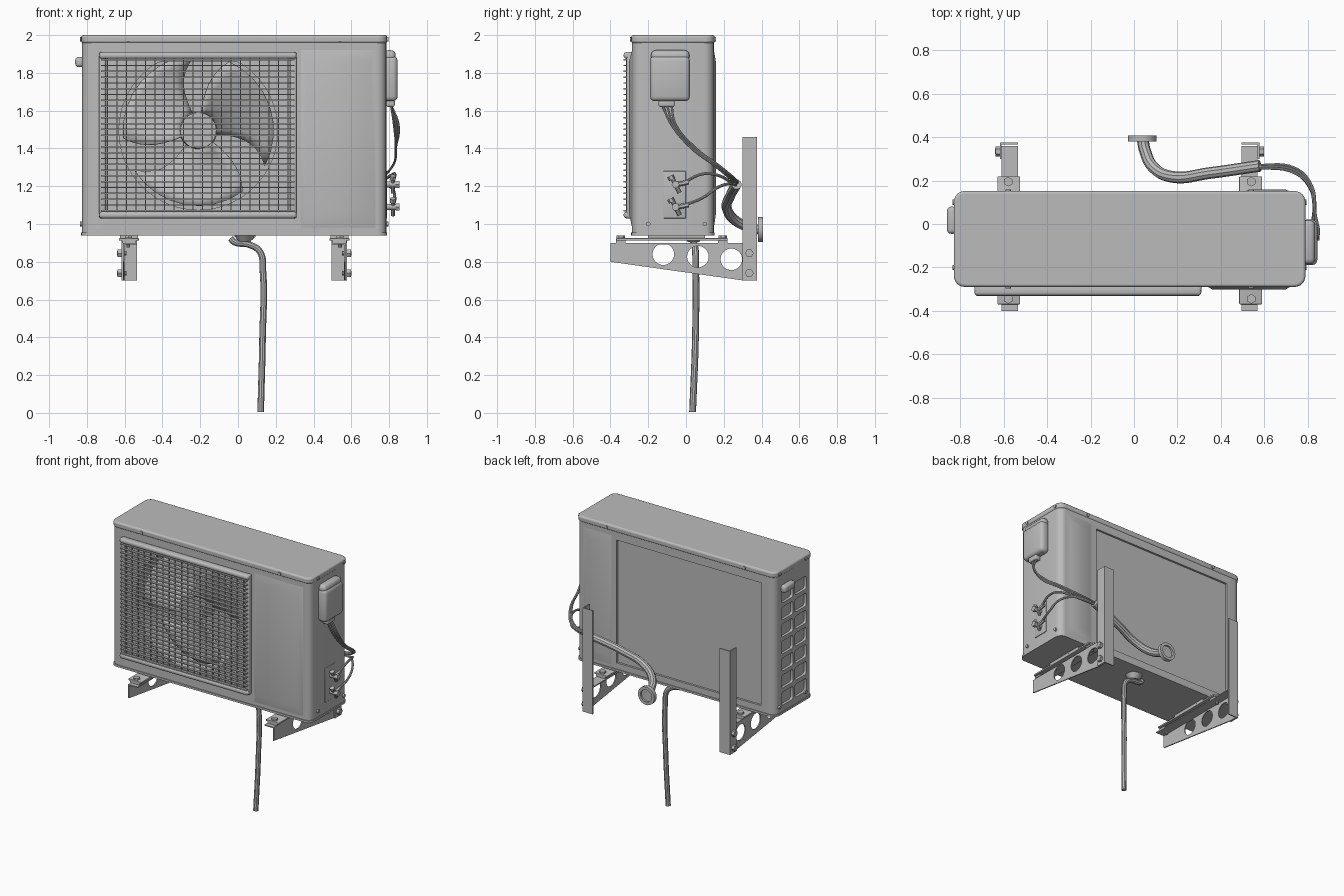
import bpy, bmesh, math
from mathutils import Matrix, Vector

if "Cube" in bpy.data.objects:
    bpy.data.objects.remove(bpy.data.objects["Cube"])

grey = bpy.data.materials.new("light grey")
grey.diffuse_color = (0.5, 0.5, 0.5, 1)
grey.use_nodes = True
grey.node_tree.nodes["Principled BSDF"].inputs["Base Color"].default_value = grey.diffuse_color


def finish(name, bm, angle=35):
    bmesh.ops.recalc_face_normals(bm, faces=bm.faces)
    me = bpy.data.meshes.new(name)
    bm.to_mesh(me)
    bm.free()
    ob = bpy.data.objects.new(name, me)
    bpy.context.collection.objects.link(ob)
    me.materials.append(grey)
    shade(ob, angle)
    return ob


def shade(ob, angle=35):
    bpy.ops.object.select_all(action='DESELECT')
    ob.select_set(True)
    bpy.context.view_layer.objects.active = ob
    bpy.ops.object.shade_smooth_by_angle(angle=math.radians(angle))


def add_box(bm, lo, hi, r=0, axis=None, seg=3):
    """Box from corner to corner; r rounds all edges, or only those along axis."""
    lo, hi = Vector(lo), Vector(hi)
    m = Matrix.Translation((lo + hi) / 2) @ Matrix.Diagonal((*(hi - lo), 1))
    vs = bmesh.ops.create_cube(bm, size=1, matrix=m)['verts']
    if r:
        es = {e for v in vs for e in v.link_edges}
        if axis is not None:
            es = {e for e in es if abs((e.verts[0].co - e.verts[1].co)[axis]) > 1e-5}
        bmesh.ops.bevel(bm, geom=list(es), offset=r, segments=seg, profile=0.5, affect='EDGES')


def box(name, lo, hi, r=0, axis=None, seg=3):
    bm = bmesh.new()
    add_box(bm, lo, hi, r, axis, seg)
    return finish(name, bm)


def add_cyl(bm, c, r, depth, axis, seg=20, r2=None):
    rot = Vector((0, 0, 1)).rotation_difference(Vector(axis)).to_matrix().to_4x4()
    bmesh.ops.create_cone(bm, cap_ends=True, segments=seg, radius1=r, radius2=r if r2 is None else r2,
                          depth=depth, matrix=Matrix.Translation(c) @ rot)


def add_prism(bm, pts, vec):
    f = bm.faces.new([bm.verts.new(p) for p in pts])
    new = bmesh.ops.extrude_face_region(bm, geom=[f])['geom']
    bmesh.ops.translate(bm, vec=vec, verts=[g for g in new if isinstance(g, bmesh.types.BMVert)])


def cut(ob, bm):
    cutter = finish("cutter", bm)
    cutter.hide_render = True
    mod = ob.modifiers.new("cut", 'BOOLEAN')
    mod.object, mod.operation, mod.solver = cutter, 'DIFFERENCE', 'EXACT'
    bpy.context.view_layer.objects.active = ob
    bpy.ops.object.modifier_apply(modifier="cut")
    bpy.data.objects.remove(cutter)
    shade(ob)


def tube(name, pts, r):
    cu = bpy.data.curves.new(name, 'CURVE')
    cu.dimensions, cu.bevel_depth, cu.bevel_resolution = '3D', r, 3
    cu.use_fill_caps, cu.resolution_u = True, 8
    s = cu.splines.new('BEZIER')
    s.bezier_points.add(len(pts) - 1)
    for b, p in zip(s.bezier_points, pts):
        b.co, b.handle_left_type, b.handle_right_type = p, 'AUTO', 'AUTO'
    ob = bpy.data.objects.new(name, cu)
    bpy.context.collection.objects.link(ob)
    cu.materials.append(grey)
    bpy.ops.object.select_all(action='DESELECT')
    ob.select_set(True)
    bpy.context.view_layer.objects.active = ob
    bpy.ops.object.convert(target='MESH')
    shade(bpy.context.object)


# Casing with fan well, side vents and rear recess
FX, FZ = -0.21, 1.495
casing = box("casing", (-0.825, -0.285, 0.94), (0.785, 0.147, 1.97), 0.05, 2, 6)
bm = bmesh.new()
ring = [(FX + 0.42 * math.cos(a), -0.4, min(FZ + 0.42 * math.sin(a), 1.86))
        for a in (math.tau * i / 64 for i in range(64))]
add_prism(bm, ring, (0, 0.43, 0))
for i in range(7):
    for y in (-0.215, -0.06):
        z = 1.0 + i * 0.125
        add_box(bm, (-0.9, y, z), (-0.805, y + 0.13, z + 0.095), 0.015, 0)
add_box(bm, (-0.71, 0.132, 1.0), (0.46, 0.3, 1.9))
cut(casing, bm)

box("lid", (-0.83, -0.29, 1.957), (0.79, 0.152, 2.0), 0.05, 2, 6)
lid = bpy.context.object
bev = lid.modifiers.new("soft edge", 'BEVEL')
bev.width, bev.segments, bev.limit_method = 0.012, 3, 'ANGLE'
bpy.ops.object.modifier_apply(modifier="soft edge")
shade(lid)
box("base_rim", (-0.83, -0.29, 0.94), (0.79, 0.152, 0.955), 0.05, 2, 6)

# Pressed bulges on the front and rear service side
for name, y, d, x0, x1 in (("front_bulge", -0.283, -0.018, 0.33, 0.73), ("rear_bulge", 0.146, 0.012, 0.5, 0.73)):
    bm = bmesh.new()
    outer = [bm.verts.new((x, y, z)) for x, z in ((x0, 0.97), (x1, 0.97), (x1, 1.93), (x0, 1.93))]
    inner = [bm.verts.new((x, y + d, z)) for x, z in
             ((x0 + .03, 1.05), (x1 - .03, 1.05), (x1 - .03, 1.86), (x0 + .03, 1.86))]
    for i in range(4):
        j = (i + 1) % 4
        bm.faces.new((outer[i], outer[j], inner[j], inner[i]))
    bm.faces.new(inner)
    bm.faces.new(outer[::-1])
    finish(name, bm)

# Fan: hub and three swept blades
bm = bmesh.new()
add_cyl(bm, (FX, -0.17, FZ), 0.1, 0.14, (0, -1, 0), 40, 0.095)
finish("fan_hub", bm)
bm = bmesh.new()
for k in range(3):
    rows = []
    for i in range(9):
        t = i / 8
        r = 0.09 + 0.31 * t
        a0 = math.radians(82 - 16 * t * t + 120 * k)
        a1 = math.radians(-10 + 12 * t - 30 * t * t + 120 * k)
        rows.append([bm.verts.new((FX + r * math.cos(a), -0.23 + 0.13 * s / 8, FZ + r * math.sin(a)))
                     for s in range(9) for a in (a0 + (a1 - a0) * s / 8,)])
    for p, q in zip(rows, rows[1:]):
        for s in range(8):
            bm.faces.new((p[s], p[s + 1], q[s + 1], q[s]))
blades = finish("fan_blades", bm)
blades.modifiers.new("thickness", 'SOLIDIFY').thickness = 0.006

# Grille frame and wires
GX0, GX1, GZ0, GZ1 = -0.735, 0.31, 1.03, 1.91
bm = bmesh.new()
for z in (GZ0, GZ1 - 0.035):
    add_box(bm, (GX0, -0.33, z), (GX1, -0.28, z + 0.035), 0.014)
for x in (GX0, GX1 - 0.035):
    add_box(bm, (x, -0.315, GZ0), (x + 0.035, -0.28, GZ1), 0.01)
finish("grille_frame", bm)
bm = bmesh.new()
for i in range(27):
    z = GZ0 + 0.04 + i * (GZ1 - GZ0 - 0.08) / 26
    add_box(bm, (GX0 + 0.01, -0.331, z - 0.0035), (GX1 - 0.01, -0.312, z + 0.0035))
for i in range(20):
    x = GX0 + 0.045 + i * (GX1 - GX0 - 0.09) / 19
    add_box(bm, (x - 0.003, -0.318, GZ0 + 0.02), (x + 0.003, -0.31, GZ1 - 0.02))
finish("grille_wires", bm)

# Screws on lid and casing
bm = bmesh.new()
for x in (-0.58, 0.54):
    add_cyl(bm, (x, -0.291, 1.977), 0.012, 0.012, (0, -1, 0), 12)
    add_cyl(bm, (x, 0.153, 1.977), 0.012, 0.012, (0, 1, 0), 12)
for y in (-0.2, 0.1):
    for z in (1.977, 1.0):
        add_cyl(bm, (0.79, y, z), 0.012, 0.012, (1, 0, 0), 12)
        add_cyl(bm, (-0.83, y, z), 0.012, 0.012, (-1, 0, 0), 12)
finish("screws", bm)

# Side handle, electrical cover, valve plate
box("side_handle", (-0.862, -0.045, 1.83), (-0.815, 0.08, 1.885), 0.018)
box("electrical_cover_top", (0.77, -0.185, 1.86), (0.835, 0.018, 1.92), 0.025)
box("electrical_cover", (0.77, -0.19, 1.65), (0.845, 0.02, 1.89), 0.025)
box("cable_outlet", (0.785, -0.145, 1.62), (0.83, -0.06, 1.66), 0.01)
box("valve_plate", (0.78, -0.12, 1.03), (0.79, 0.0, 1.28), 0.004)

# Service valves
bm = bmesh.new()
for z in (1.21, 1.09):
    add_cyl(bm, (0.815, -0.055, z), 0.016, 0.07, (1, 0, 0), 12)
    add_cyl(bm, (0.845, -0.055, z), 0.021, 0.022, (1, 0, 0), 6)
    add_cyl(bm, (0.82, -0.055, z), 0.011, 0.1, (0, 0.5, -1), 10)
    add_cyl(bm, (0.82, -0.02, z + 0.005), 0.013, 0.07, (0, 1, 0.2), 6)
    add_cyl(bm, (0.82, -0.078, z + 0.035), 0.017, 0.022, (0, 0.5, -1), 6)
finish("service_valves", bm)

# Cables and refrigerant pipes gathering into the insulated line
for i in range(3):
    o = i * 0.012
    tube("power_cable", [(0.81, -0.125 + 2 * o, 1.63), (0.825 + o, -0.08 + o, 1.53), (0.835, 0.03 + o, 1.4),
                         (0.82, 0.15 + o, 1.31), (0.74, 0.235 + o, 1.24), (0.55, 0.26 + o / 2, 1.215)], 0.006)
for z, b in ((1.215, 1.265), (1.095, 1.14)):
    tube("copper_pipe", [(0.82, -0.02, z), (0.83, 0.09, b), (0.81, 0.17, (b + 1.23) / 2 + 0.01),
                         (0.73, 0.245, 1.215), (0.55, 0.265, 1.205)], 0.008)
tube("insulated_line", [(0.04, 0.39, 0.97), (0.05, 0.34, 0.98), (0.09, 0.26, 1.02), (0.18, 0.217, 1.08),
                        (0.35, 0.235, 1.15), (0.58, 0.268, 1.21)], 0.027)
bm = bmesh.new()
add_cyl(bm, (0.038, 0.394, 0.97), 0.066, 0.028, (0, 1, 0), 32)
wall = finish("wall_collar", bm)
bm = bmesh.new()
add_cyl(bm, (0.038, 0.41, 0.97), 0.045, 0.03, (0, 1, 0), 24)
cut(wall, bm)

# Drain hose and fitting
tube("drain_hose", [(-0.04, 0.04, 0.925), (-0.02, 0.04, 0.905), (0.06, 0.045, 0.89), (0.115, 0.05, 0.855),
                    (0.132, 0.052, 0.75), (0.13, 0.05, 0.4), (0.12, 0.035, 0.005)], 0.018)
bm = bmesh.new()
add_cyl(bm, (0.035, 0.04, 0.925), 0.03, 0.04, (0, 0, 1), 20, 0.06)
finish("drain_fitting", bm)

# Wall brackets, mirrored about the casing centre
for side in (-1, 1):
    def X(u):
        return -0.02 + side * u

    def bx(bm, u0, u1, y0, y1, z0, z1, r=0):
        add_box(bm, (min(X(u0), X(u1)), y0, z0), (max(X(u0), X(u1)), y1, z1), r)
    bm = bmesh.new()
    add_prism(bm, [(X(0.582), y, z) for y, z in ((-0.4, 0.8), (0.31, 0.7), (0.36, 0.7), (0.36, 0.9), (-0.4, 0.9))],
              (side * 0.008, 0, 0))
    arm = finish("bracket_arm", bm)
    bm = bmesh.new()
    for y, z in ((-0.12, 0.84), (0.063, 0.827), (0.24, 0.813)):
        add_cyl(bm, (X(0.586), y, z), 0.057, 0.1, (1, 0, 0), 32)
    cut(arm, bm)
    bm = bmesh.new()
    bx(bm, 0.515, 0.59, -0.4, 0.36, 0.892, 0.9)
    finish("bracket_flange", bm)
    bm = bmesh.new()
    bx(bm, 0.59, 0.598, 0.3, 0.375, 0.7, 1.46)
    bx(bm, 0.515, 0.598, 0.367, 0.375, 0.7, 1.46)
    finish("wall_post", bm)
    bm = bmesh.new()
    bx(bm, 0.505, 0.61, -0.37, 0.22, 0.912, 0.925, 0.003)
    bx(bm, 0.51, 0.605, -0.2, 0.1, 0.92, 0.945)
    for y in (-0.345, 0.195):
        bx(bm, 0.52, 0.595, y - 0.025, y + 0.025, 0.9, 0.915)
    finish("mounting_foot", bm)
    bm = bmesh.new()
    for y in (-0.345, 0.195):
        add_cyl(bm, (X(0.56), y, 0.93), 0.022, 0.018, (0, 0, 1), 6)
        add_cyl(bm, (X(0.56), y, 0.9), 0.01, 0.05, (0, 0, 1), 10)
    for z in (0.74, 0.845):
        add_cyl(bm, (X(0.608), 0.335, z), 0.023, 0.02, (1, 0, 0), 6)
        add_cyl(bm, (X(0.595), 0.335, z), 0.012, 0.05, (1, 0, 0), 10)
    finish("bracket_bolts", bm)
